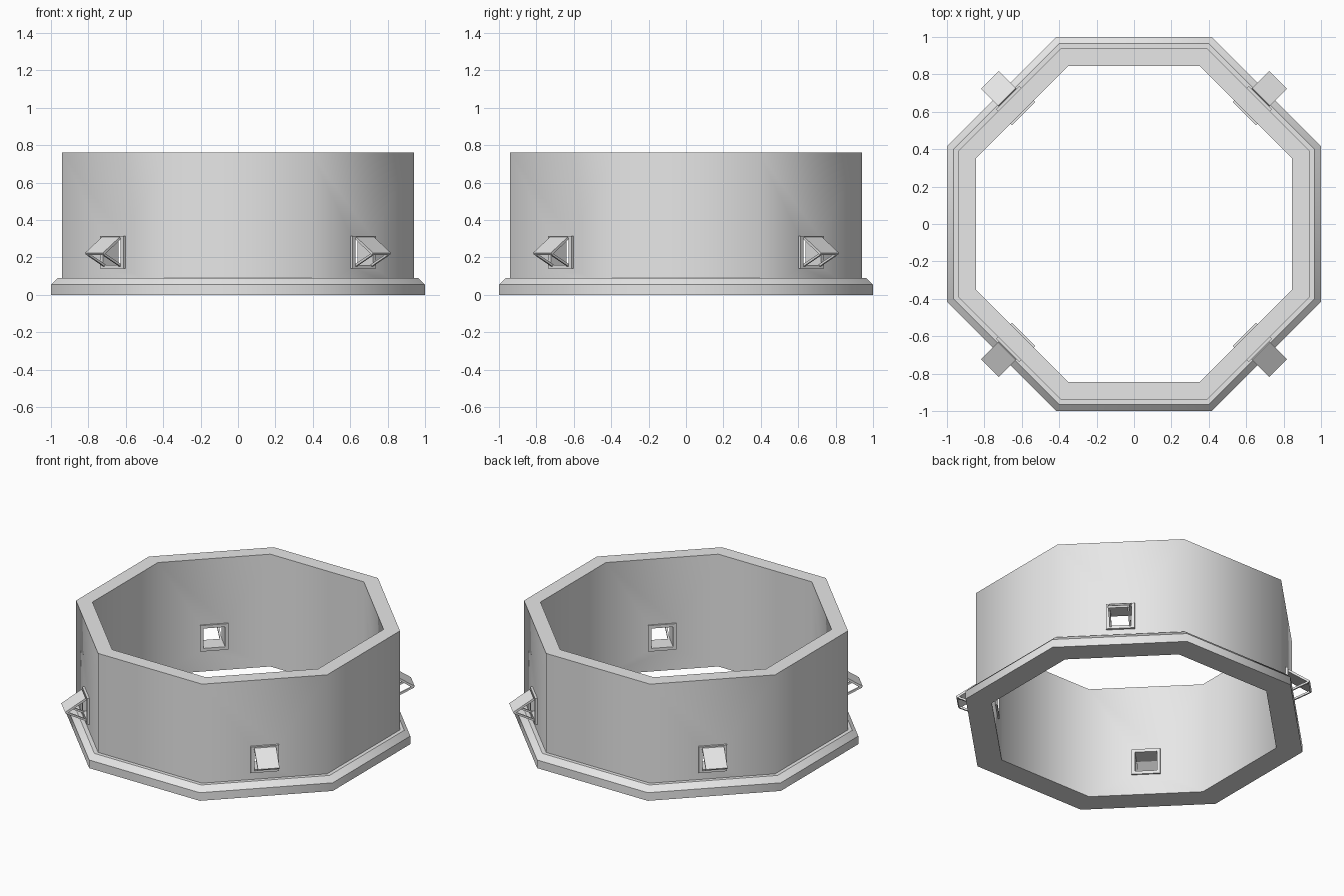
import bpy, bmesh
from math import pi, cos, radians
from mathutils import Matrix, Vector

old = bpy.data.objects.get("Cube")
if old:
    bpy.data.objects.remove(old, do_unlink=True)

grey = bpy.data.materials.new("plain grey")
grey.use_nodes = True
grey.diffuse_color = (0.8, 0.8, 0.8, 1)
grey.node_tree.nodes["Principled BSDF"].inputs["Base Color"].default_value = grey.diffuse_color

VENT_Z = 0.228


def add_object(name, mesh):
    obj = bpy.data.objects.new(name, mesh)
    bpy.context.collection.objects.link(obj)
    return obj


def to_mesh(name, bm):
    bmesh.ops.recalc_face_normals(bm, faces=bm.faces)
    mesh = bpy.data.meshes.new(name)
    bm.to_mesh(mesh)
    bm.free()
    mesh.materials.append(grey)
    return mesh


def ring(profile, sides):
    """Sweep a closed (apothem, height) profile round a regular polygon."""
    bm = bmesh.new()
    loops = []
    for i in range(sides):
        turn = Matrix.Rotation((i + 0.5) * 2 * pi / sides, 3, 'Z')
        loops.append([bm.verts.new(turn @ Vector((a / cos(pi / sides), 0, z)))
                      for a, z in profile])
    n = len(profile)
    for i in range(sides):
        a, b = loops[i], loops[(i + 1) % sides]
        for j in range(n):
            k = (j + 1) % n
            bm.faces.new((a[j], b[j], b[k], a[k]))
    return bm


def slab(bm, start, end, width, thick, y=(0, 0)):
    """Box running from start to end, given as (outward, up) points."""
    p, q = Vector((start[0], y[0], start[1])), Vector((end[0], y[1], end[1]))
    d = q - p
    along = d.normalized()
    side = Vector((0, 1, 0))
    up = along.cross(side).normalized()
    side = up.cross(along)
    m = Matrix((along * d.length, side * width, up * thick)).transposed().to_4x4()
    m.translation = (p + q) / 2
    bmesh.ops.create_cube(bm, size=1, matrix=m)


def soften_corners(mesh):
    """Smooth the walls round the corners, keep every level edge sharp."""
    bm = bmesh.new()
    bm.from_mesh(mesh)
    for f in bm.faces:
        f.smooth = True
    for e in bm.edges:
        d = (e.verts[0].co - e.verts[1].co).normalized()
        bend = e.calc_face_angle(pi)
        e.smooth = bend < radians(1) or (bend < radians(50) and abs(d.z) > 0.3)
    bm.to_mesh(mesh)
    bm.free()


# Octagonal wall with vent openings cut through both diagonals
wall = add_object("wall", to_mesh("wall", ring(
    [(0.845, 0), (0.94, 0), (0.94, 0.76), (0.845, 0.76)], 8)))
cutters = []
for angle in (45, 135):
    bm = bmesh.new()
    bmesh.ops.create_cube(bm, size=1, matrix=Matrix.Translation((0, 0, VENT_Z))
                          @ Matrix.Rotation(radians(angle), 4, 'Z')
                          @ Matrix.Diagonal((3, 0.156, 0.156, 1)))
    cutter = add_object("vent_cutter", to_mesh("vent_cutter", bm))
    cutter.hide_render = True
    mod = wall.modifiers.new("vent opening", 'BOOLEAN')
    mod.operation, mod.solver, mod.object = 'DIFFERENCE', 'EXACT', cutter
    cutters.append(cutter)
graph = bpy.context.evaluated_depsgraph_get()
cut_mesh = bpy.data.meshes.new_from_object(wall.evaluated_get(graph))
wall.modifiers.clear()
wall.data = cut_mesh
for cutter in cutters:
    bpy.data.objects.remove(cutter, do_unlink=True)
soften_corners(wall.data)

# Chamfered skirting round the foot of the wall
trim = add_object("base_trim", to_mesh("base_trim", ring(
    [(0.94, 0), (1, 0), (1, 0.055), (0.965, 0.09), (0.94, 0.09)], 8)))
soften_corners(trim.data)

# Square vent sleeve, standing slightly proud of both wall faces
bm = ring([(0.067, 0.835), (0.088, 0.835), (0.088, 0.955), (0.067, 0.955)], 4)
bm.transform(Matrix.Translation((0, 0, VENT_Z)) @ Matrix.Rotation(pi / 2, 4, 'Y'))
frame_mesh = to_mesh("vent_frame", bm)

# Sloping hood flap
bm = bmesh.new()
slab(bm, (0.957, 0.304), (1.085, 0.219), 0.135, 0.014)
hood_mesh = to_mesh("vent_hood", bm)

# Pair of stays from the sleeve sill to the flap's outer edge
bm = bmesh.new()
for s in (-1, 1):
    slab(bm, (0.95, 0.157), (1.075, 0.217), 0.012, 0.012, (s * 0.06, s * 0.06))
stay_mesh = to_mesh("hood_stays", bm)

# Repeat the vent on the four diagonal walls
for place, angle in (("back_left", 45), ("back_right", 135),
                     ("front_right", 225), ("front_left", 315)):
    for mesh in (frame_mesh, hood_mesh, stay_mesh):
        add_object(f"{place}_{mesh.name}", mesh).rotation_euler.z = radians(angle)
